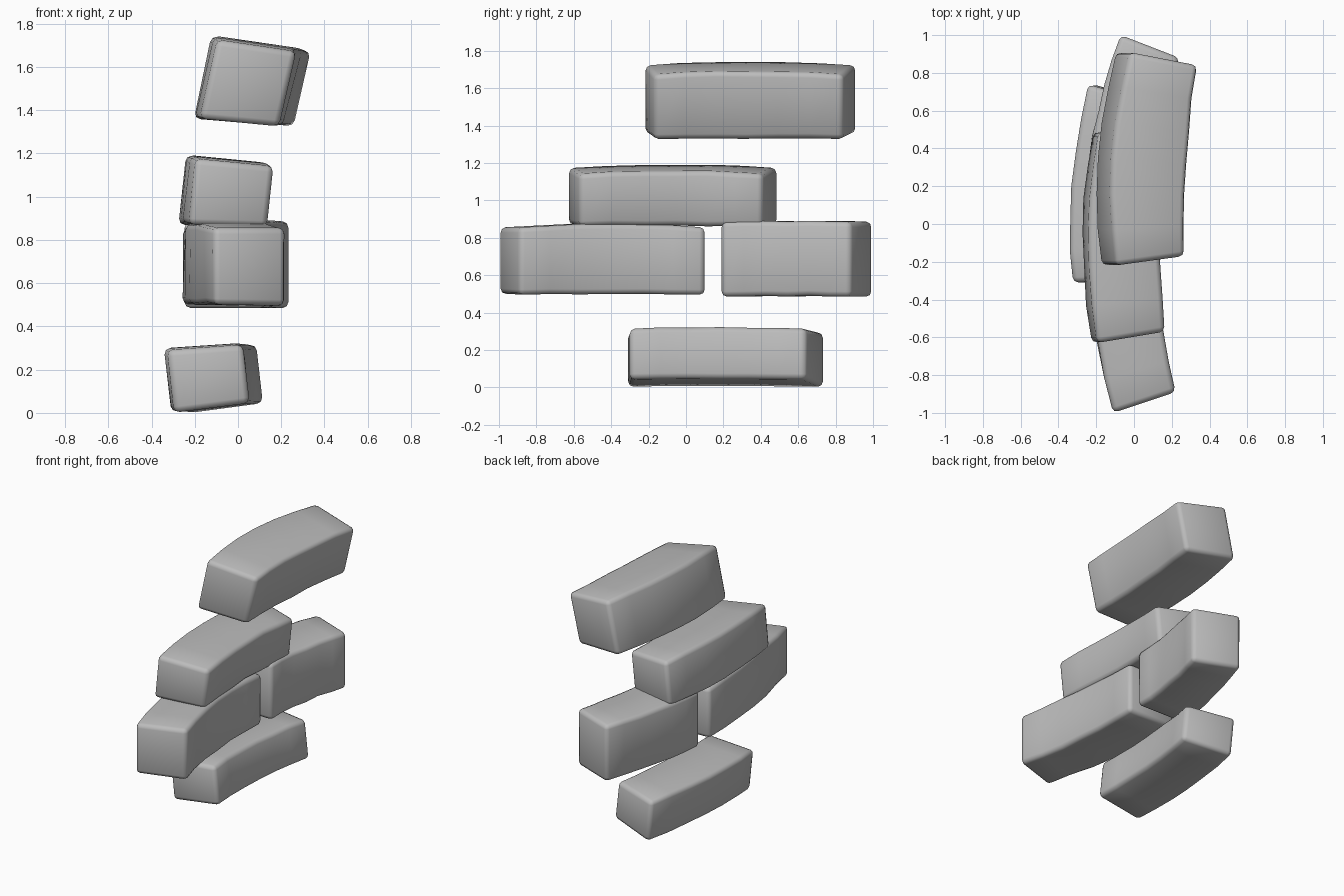
import bpy, bmesh, math, random

random.seed(4)
if "Cube" in bpy.data.objects:
    bpy.data.objects.remove(bpy.data.objects["Cube"])

stone = bpy.data.materials.new("grey stone")
stone.use_nodes = True
GREY = (0.5, 0.5, 0.5, 1)
stone.diffuse_color = GREY
stone.node_tree.nodes["Principled BSDF"].inputs["Base Color"].default_value = GREY

STEPS = 6


def curve(a, b, c, t):
    """Quadratic through a, b, c at t = 0, 0.5, 1."""
    return a * (1 - t) * (1 - 2 * t) + 4 * b * t * (1 - t) + c * t * (2 * t - 1)


def wobble():
    return random.uniform(-0.006, 0.006)


def brick(name, front, middle, back, low, high, lean=0.0, crown=0.015):
    """Bowed brick; stations are (left x, y, right x, y), heights (left, right)."""
    bm = bmesh.new()
    rings = []
    for i in range(STEPS + 1):
        t = i / STEPS
        lx, ly, rx, ry = (curve(*abc, t) for abc in zip(front, middle, back))
        rise = crown * math.sin(math.pi * t)
        corners = [(lx - lean, ly, low[0]), (rx - lean, ry, low[1]),
                   (rx + lean, ry, high[1] + rise), (lx + lean, ly, high[0] + rise)]
        inner = 0 < i < STEPS
        rings.append([bm.verts.new((x + inner * wobble(), y, z + inner * abs(wobble())))
                      for x, y, z in corners])
    for a, b in zip(rings, rings[1:]):
        for k in range(4):
            n = (k + 1) % 4
            bm.faces.new((a[k], a[n], b[n], b[k]))
    bm.faces.new(rings[0])
    bm.faces.new(rings[-1])
    bmesh.ops.recalc_face_normals(bm, faces=bm.faces)
    mesh = bpy.data.meshes.new(name)
    bm.to_mesh(mesh)
    bm.free()
    mesh.materials.append(stone)
    obj = bpy.data.objects.new(name, mesh)
    bpy.context.collection.objects.link(obj)
    # Worn edges
    bevel = obj.modifiers.new("worn edges", "BEVEL")
    bevel.width = 0.028
    bevel.segments = 2
    bevel.limit_method = "ANGLE"
    bevel.angle_limit = math.radians(40)
    bpy.ops.object.select_all(action="DESELECT")
    obj.select_set(True)
    bpy.context.view_layer.objects.active = obj
    bpy.ops.object.modifier_apply(modifier=bevel.name)
    bpy.ops.object.shade_smooth_by_angle(angle=math.radians(50))


# Lowest brick
brick("bottom_brick", (-0.31, -0.31, 0.04, -0.3), (-0.32, 0.2, 0.04, 0.18),
      (-0.23, 0.74, 0.105, 0.64), (0.0, 0.045), (0.29, 0.315), lean=-0.015, crown=0.005)

# Middle course: two bricks with a gap
brick("middle_front_brick", (-0.11, -1.0, 0.22, -0.89), (-0.22, -0.45, 0.13, -0.4),
      (-0.255, 0.1, 0.12, 0.1), (0.5, 0.495), (0.855, 0.855))
brick("middle_back_brick", (-0.25, 0.2, 0.13, 0.19), (-0.19, 0.6, 0.16, 0.54),
      (-0.07, 1.0, 0.24, 0.88), (0.485, 0.485), (0.885, 0.885), crown=0)

# Brick bridging the middle course
brick("bridging_brick", (-0.21, -0.63, 0.15, -0.57), (-0.26, -0.05, 0.12, -0.05),
      (-0.2, 0.49, 0.14, 0.41), (0.87, 0.86), (1.175, 1.14), lean=0.015)

# Raised top brick, rolled to one side
brick("top_brick", (-0.135, -0.22, 0.23, -0.17), (-0.155, 0.35, 0.24, 0.32),
      (-0.06, 0.91, 0.3, 0.84), (1.36, 1.325), (1.725, 1.67), lean=0.04)
